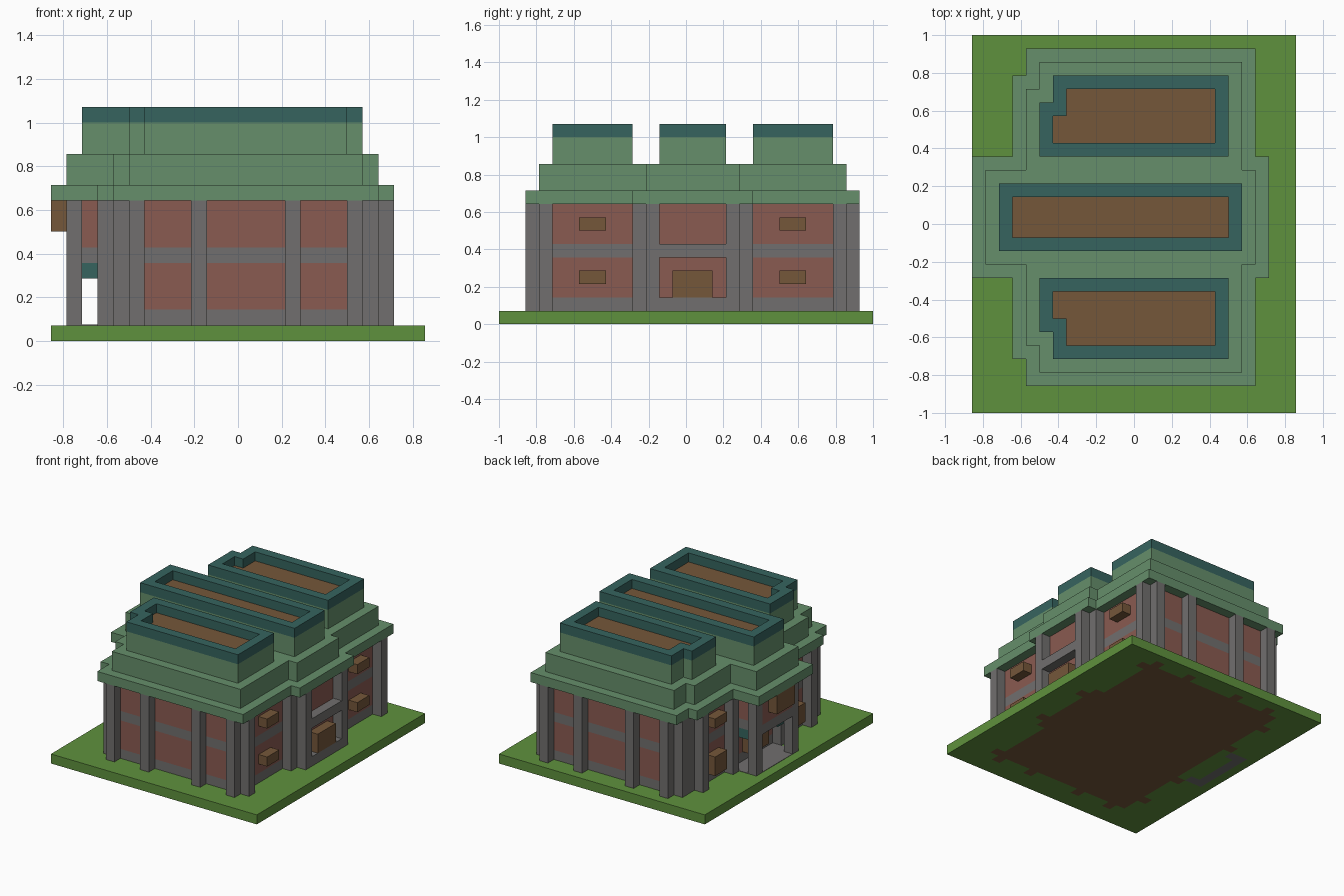
import bpy
import bmesh

old = bpy.data.objects.get("Cube")
if old:
    bpy.data.objects.remove(old)

U = 1 / 14  # module size; the plan is 24 x 28 modules


def material(name, hex_colour):
    rgb = [int(hex_colour[n:n + 2], 16) / 255 for n in (0, 2, 4)]
    lin = [((c + 0.055) / 1.055) ** 2.4 for c in rgb] + [1.0]
    m = bpy.data.materials.new(name)
    m.use_nodes = True
    m.diffuse_color = lin
    m.node_tree.nodes["Principled BSDF"].inputs["Base Color"].default_value = lin
    return m


grass = material("grass green", "5f913d")
roof = material("roof green", "668f6b")
teal = material("dark teal", "36645f")
wood = material("wood brown", "75573a")
stone = material("stone grey", "716f6e")
brick = material("brick red", "8a5b51")


def cells(rects):
    """Set of plan cells covered by rectangles (x0, x1, y0, y1)."""
    return {(i, j) for a, b, c, d in rects for i in range(a, b) for j in range(c, d)}


def prism(name, plan, z0, z1, mat):
    """Extrude a set of plan cells between two heights, in modules."""
    bm = bmesh.new()
    corners = {}

    def corner(i, j):
        if (i, j) not in corners:
            corners[i, j] = bm.verts.new(((i - 12) * U, (j - 14) * U, z0 * U))
        return corners[i, j]

    for i, j in sorted(plan):
        bm.faces.new([corner(i, j), corner(i + 1, j), corner(i + 1, j + 1), corner(i, j + 1)])
    top = bmesh.ops.extrude_face_region(bm, geom=bm.faces[:], use_keep_orig=True)
    verts = [g for g in top["geom"] if isinstance(g, bmesh.types.BMVert)]
    bmesh.ops.translate(bm, vec=(0, 0, (z1 - z0) * U), verts=verts)
    bmesh.ops.recalc_face_normals(bm, faces=bm.faces[:])
    mesh = bpy.data.meshes.new(name)
    bm.to_mesh(mesh)
    bm.free()
    mesh.materials.append(mat)
    ob = bpy.data.objects.new(name, mesh)
    bpy.context.collection.objects.link(ob)
    return ob


def box(name, x0, x1, y0, y1, z0, z1, mat):
    return prism(name, cells([(x0, x1, y0, y1)]), z0, z1, mat)


def mirrored(rects):
    """Rectangles plus their copies across the building's long middle."""
    return rects + [(a, b, 29 - d, 29 - c) for a, b, c, d in rects]


# Plans of walls, pillars and porch
body = cells([(5, 20, 3, 26), (4, 20, 5, 24), (4, 21, 11, 18)])
porch = cells([(1, 4, 12, 17)])
pillar_rects = mirrored(
    [(i, i + 1, 2, 3) for i in (5, 9, 15, 19)]
    + [(20, 21, 3, 4), (20, 21, 10, 11), (21, 22, 11, 12)]
    + [(4, 5, 3, 5), (3, 4, 5, 6), (3, 4, 10, 11), (1, 2, 11, 12)])

# Ground with the floor showing on its underside
everything = cells([(0, 24, 0, 28)])
porch_floor = cells([(1, 3, 11, 18)]) - cells([(2, 3, 12, 17)])
house_floor = (body | cells(pillar_rects)) - porch_floor
skin = 0.03
prism("ground", everything, skin, 1, grass)
prism("ground_underside", everything - house_floor - porch_floor, 0, skin, grass)
prism("floor_underside", house_floor, 0, skin, wood)
prism("porch_underside", porch_floor, 0, skin, stone)
prism("porch_paving", cells([(1, 4, 11, 18)]), 1, 1.04, stone)

# Banded walls
for name, z0, z1, mat in (("base_course", 1, 2, stone), ("lower_wall", 2, 5, brick),
                          ("middle_course", 5, 6, stone), ("upper_wall", 6, 9, brick)):
    prism(name, body, z0, z1, mat)

# Pillars
for a, b, c, d in pillar_rects:
    box("pillar", a, b, c, d, 1, 9, stone)

# Entrance bay on the +x side
box("bay_sill", 21, 22, 12, 17, 1, 2, stone)
box("bay_band", 21, 22, 12, 17, 5, 6, stone)
box("bay_door", 21, 22, 13, 16, 2, 4, wood)

# Overhanging room above the open porch on the -x side
prism("porch_slab", porch, 5, 6, stone)
prism("porch_room", porch, 6, 9, brick)
for j in (12, 16):
    box("porch_beam", 2, 4, j, j + 1, 4, 5, teal)
box("porch_box", 0, 1, 13, 16, 7, 9, wood)
box("porch_door", 3, 4, 13, 16, 2, 4, wood)

# Window boxes
for a, b, c, d in mirrored([(20, 21, 6, 8)]):
    for k in (3, 7):
        box("window_box", a, b, c, d, k, k + 1, wood)
for a, b, c, d in mirrored([(3, 4, 7, 9)]):
    box("side_window_low", a, b, c, d, 2, 4, wood)
    box("side_window_high", a, b, c, d, 7, 8, wood)

# Stepped roof
prism("cornice", cells([(4, 21, 2, 27), (3, 21, 4, 25), (0, 22, 10, 19)]), 9, 10, roof)
prism("roof_step", cells([(5, 20, 3, 26), (4, 20, 5, 24), (1, 21, 11, 18)]), 10, 12, roof)

# Roof towers with sunken tops
side = [(6, 19 + 1 - 1, 4, 10), (5, 19, 6, 10)]
side_inner = [(7, 18, 5, 9), (6, 18, 7, 9)]
back = mirrored(side)[2:]
back_inner = mirrored(side_inner)[2:]
for name, outer, inner in (("front_tower", side, side_inner),
                           ("middle_tower", [(2, 20, 12, 17)], [(3, 19, 13, 16)]),
                           ("back_tower", back, back_inner)):
    prism(name, cells(outer), 12, 14, roof)
    prism(name + "_rim", cells(outer) - cells(inner), 14, 15, teal)
    prism(name + "_deck", cells(inner), 14, 14.05, wood)
